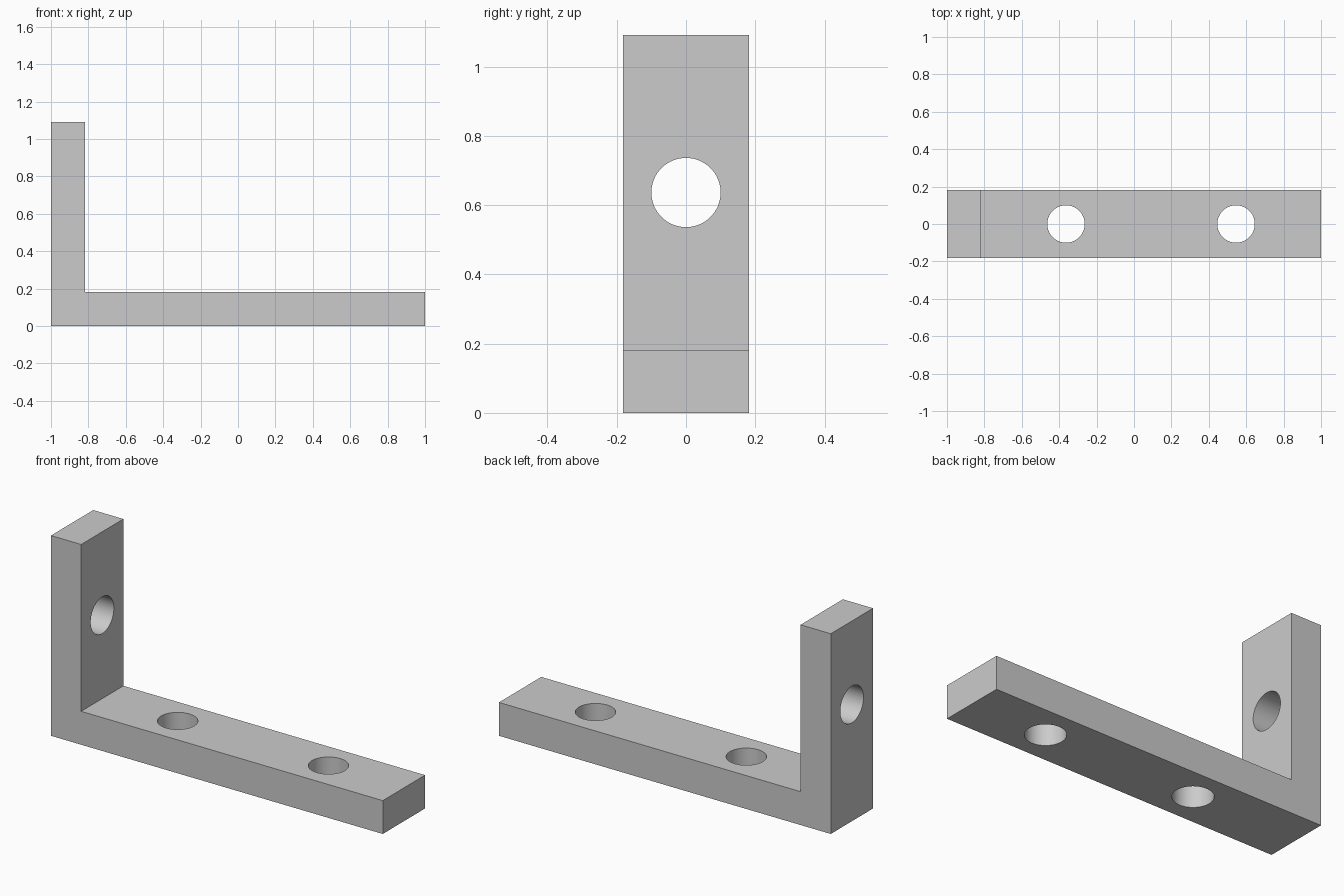
import bpy
import bmesh
from math import pi, radians

cube = bpy.data.objects.get("Cube")
if cube:
    bpy.data.objects.remove(cube, do_unlink=True)

UNIT = 2 / 11                     # plate thickness
HALF_W = UNIT                     # half of the bracket width
HEIGHT = 6 * UNIT
HOLE_R = 0.1

# Plain grey metal
grey = bpy.data.materials.new("grey_metal")
grey.use_nodes = True
colour = (0.6, 0.6, 0.6, 1)
grey.diffuse_color = colour
grey.node_tree.nodes["Principled BSDF"].inputs["Base Color"].default_value = colour

# L-shaped profile extruded across the width
profile = [(-1, 0), (1, 0), (1, UNIT), (-1 + UNIT, UNIT),
           (-1 + UNIT, HEIGHT), (-1, HEIGHT)]
bm = bmesh.new()
face = bm.faces.new([bm.verts.new((x, -HALF_W, z)) for x, z in profile])
extruded = bmesh.ops.extrude_face_region(bm, geom=[face])["geom"]
new_verts = [g for g in extruded if isinstance(g, bmesh.types.BMVert)]
bmesh.ops.translate(bm, verts=new_verts, vec=(0, 2 * HALF_W, 0))
bmesh.ops.recalc_face_normals(bm, faces=bm.faces)
mesh = bpy.data.meshes.new("angle_bracket")
bm.to_mesh(mesh)
bm.free()
mesh.materials.append(grey)
bracket = bpy.data.objects.new("angle_bracket", mesh)
bpy.context.collection.objects.link(bracket)


def drill(location, tilt=0):
    """Cut a round through hole in the bracket."""
    bpy.ops.mesh.primitive_cylinder_add(vertices=64, radius=HOLE_R, depth=2 * UNIT,
                                        location=location, rotation=(0, tilt, 0))
    cutter = bpy.context.object
    cutter.name = "hole_cutter"
    cutter.hide_render = True
    cutter.data.materials.append(grey)
    cut = bracket.modifiers.new("hole", 'BOOLEAN')
    cut.operation = 'DIFFERENCE'
    cut.solver = 'EXACT'
    cut.object = cutter
    bpy.ops.object.select_all(action='DESELECT')
    bracket.select_set(True)
    bpy.context.view_layer.objects.active = bracket
    bpy.ops.object.modifier_apply(modifier=cut.name)
    bpy.data.objects.remove(cutter, do_unlink=True)


# Two holes in the base leg, one in the upright
for x in (-2 * UNIT, 3 * UNIT):
    drill((x, 0, UNIT / 2))
drill((-1 + UNIT / 2, 0, 3.5 * UNIT), pi / 2)

# Round hole walls, crisp plate edges
bpy.ops.object.shade_smooth_by_angle(angle=radians(30))
